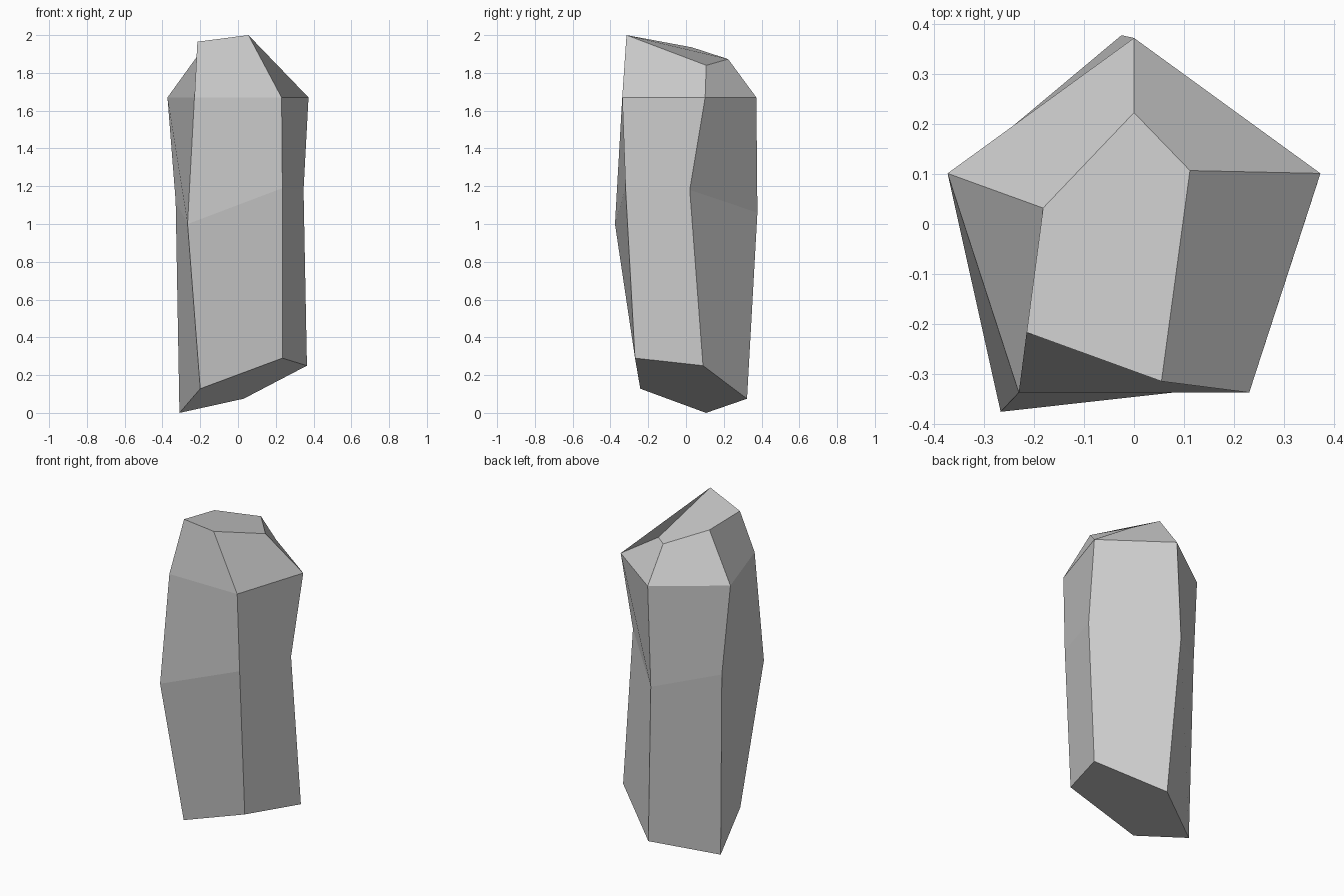
import bpy, bmesh
from math import sin, cos, radians

if "Cube" in bpy.data.objects:
    bpy.data.objects.remove(bpy.data.objects["Cube"])

# Five columns in order: front-left, front-right, right, back, left
base = [(-0.20, -0.242, 0.128), (0.235, -0.27, 0.29), (0.365, 0.09, 0.25),
        (0.03, 0.323, 0.075), (-0.31, 0.106, 0.0)]
waist = [(-0.267, -0.376, 1.0), (0.235, -0.32, 1.19), (0.347, 0.02, 1.18),
         (-0.025, 0.378, 1.06), (-0.33, 0.123, 1.12)]
tip = [(-0.215, -0.217, 1.965), (0.055, -0.315, 2.0), (0.112, 0.107, 1.84),
       (0.0, 0.223, 1.873), (-0.182, 0.032, 1.935)]

# Regular pentagon at the shoulder
R = 0.3925
shoulder = [(R * cos(radians(234 + 72 * i)),
             -0.02 + R * sin(radians(234 + 72 * i)), 1.67) for i in range(5)]

bm = bmesh.new()
rings = [[bm.verts.new(p) for p in ring] for ring in (base, waist, shoulder, tip)]

# Walls between neighbouring rings; corner order sets the fold of twisted quads
for low, high in zip(rings, rings[1:]):
    for i in range(5):
        j = (i + 1) % 5
        bm.faces.new((low[j], high[j], high[i], low[i]))

# Slanted caps
bm.faces.new(rings[0][::-1])
bm.faces.new(rings[3])

mesh = bpy.data.meshes.new("crystal_pillar")
bm.to_mesh(mesh)
bm.free()
pillar = bpy.data.objects.new("crystal_pillar", mesh)
bpy.context.collection.objects.link(pillar)
